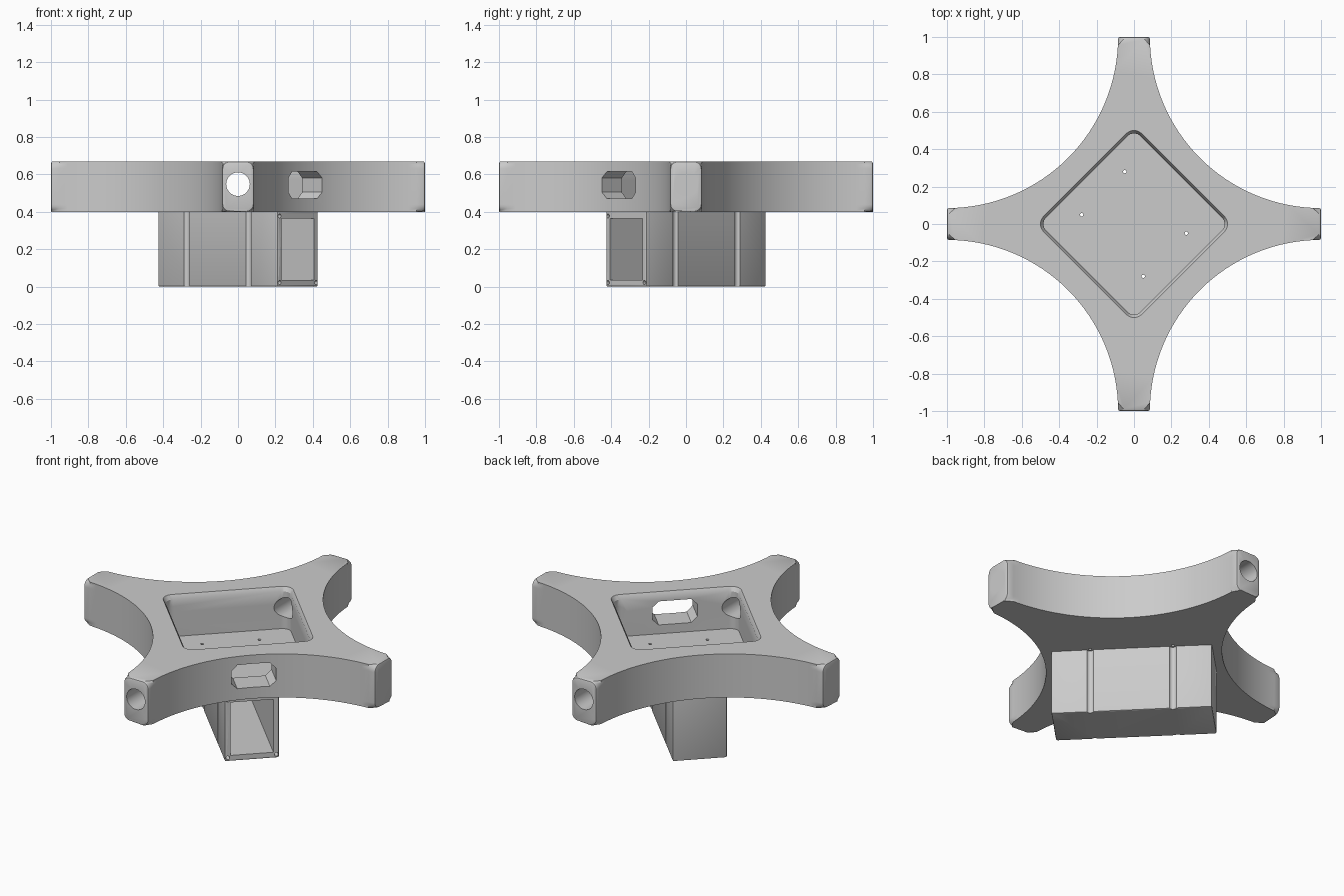
import bpy, bmesh
from math import sin, cos, pi
from mathutils import Matrix, Vector

old = bpy.data.objects.get("Cube")
if old:
    bpy.data.objects.remove(old, do_unlink=True)

grey = bpy.data.materials.new("light_grey")
grey.use_nodes = True
grey.diffuse_color = (0.6, 0.6, 0.6, 1)
grey.node_tree.nodes["Principled BSDF"].inputs["Base Color"].default_value = (0.6, 0.6, 0.6, 1)

# The box and pocket lie along the diagonal towards +x, -y
DIAGONAL = Matrix.Rotation(-pi / 4, 4, 'Z')
BOTTOM, TOP = 0.4, 0.67


def finish(name, bm, matrix=Matrix()):
    bm.transform(matrix)
    bmesh.ops.recalc_face_normals(bm, faces=bm.faces[:])
    mesh = bpy.data.meshes.new(name)
    bm.to_mesh(mesh)
    bm.free()
    mesh.materials.append(grey)
    obj = bpy.data.objects.new(name, mesh)
    bpy.context.collection.objects.link(obj)
    return obj


def loft(rings):
    """Closed solid through a list of equal rings of 3D points."""
    bm = bmesh.new()
    loops = [[bm.verts.new(p) for p in ring] for ring in rings]
    bm.faces.new(loops[0])
    bm.faces.new(loops[-1])
    for a, b in zip(loops, loops[1:]):
        for i in range(len(a)):
            j = (i + 1) % len(a)
            bm.faces.new((a[i], a[j], b[j], b[i]))
    return bm


def rounded_square(half, radius, z, steps=8):
    ring = []
    for corner in range(4):
        mid = pi / 4 + corner * pi / 2
        c = Vector((cos(mid), sin(mid))) * (half - radius) * 2 ** 0.5
        for i in range(steps + 1):
            a = corner * pi / 2 + i / steps * pi / 2
            ring.append((c.x + radius * cos(a), c.y + radius * sin(a), z))
    return ring


def block(lo, hi):
    bm = bmesh.new()
    bmesh.ops.create_cube(bm, size=1)
    lo, hi = Vector(lo), Vector(hi)
    for v in bm.verts:
        v.co = (lo + hi) / 2 + v.co * (hi - lo)
    return bm


def rod(radius, length, centre, axis, sides=32):
    bm = bmesh.new()
    bmesh.ops.create_cone(bm, cap_ends=True, segments=sides, radius1=radius,
                          radius2=radius, depth=length)
    turn = Vector((0, 0, 1)).rotation_difference(Vector(axis)).to_matrix().to_4x4()
    bm.transform(Matrix.Translation(centre) @ turn)
    return bm


def cut(obj, bm, matrix=Matrix()):
    tool = finish("cutter", bm, matrix)
    tool.hide_render = True
    mod = obj.modifiers.new("cut", 'BOOLEAN')
    mod.operation, mod.solver, mod.object = 'DIFFERENCE', 'EXACT', tool
    bpy.context.view_layer.objects.active = obj
    bpy.ops.object.modifier_apply(modifier=mod.name)
    bpy.data.objects.remove(tool, do_unlink=True)


# Four-armed body: four concave arcs joined by flat arm ends
arc_steps, radius = 32, 0.915
outline = []
for quarter in range(4):
    turn = Matrix.Rotation(quarter * pi / 2, 3, 'Z')
    for i in range(arc_steps + 1):
        a = 1.5 * pi - i / arc_steps * pi / 2
        outline.append(turn @ Vector((1 + radius * cos(a), 1 + radius * sin(a), 0)))
bm = loft([[(p.x, p.y, z) for p in outline] for z in (BOTTOM, TOP)])


def at_tip(edge):
    a, b = (v.co for v in edge.verts)
    return any(abs(a[k]) > 0.9999 and abs(a[k] - b[k]) < 1e-4 for k in (0, 1))


rims = [e for e in bm.edges
        if abs(e.verts[0].co.z - e.verts[1].co.z) < 1e-5 and not at_tip(e)]
bmesh.ops.bevel(bm, geom=rims, offset=0.04, segments=5, profile=0.5, affect='EDGES')
bmesh.ops.bevel(bm, geom=[e for e in bm.edges if at_tip(e)], offset=0.012,
                segments=2, profile=0.5, affect='EDGES')
body = finish("four_arm_body", bm)

# Pocket with a chamfered lip
cut(body, loft([rounded_square(0.357, 0.05, 0.415),
                rounded_square(0.357, 0.05, 0.645),
                rounded_square(0.371, 0.06, TOP),
                rounded_square(0.371, 0.06, TOP + 0.1)]), DIAGONAL)

# Round holes through the arms
for axis in ((1, 0, 0), (0, 1, 0)):
    cut(body, rod(0.063, 2.4, (0, 0, 0.548), axis, 40))

# Chamfered slot through the front right wall
w, h, c = 0.128, 0.073, 0.035
octagon = [(w, h - c), (w - c, h), (c - w, h), (-w, h - c),
           (-w, c - h), (c - w, -h), (w - c, -h), (w, c - h)]
cut(body, loft([[(u, v, 0.543 + z) for v, z in octagon] for u in (0.3, 0.65)]), DIAGONAL)

# Hollow box under the body, open towards the front right
bm = block((-0.4525, -0.155, 0), (0.4525, 0.155, BOTTOM + 0.004))
bmesh.ops.bevel(bm, geom=[e for e in bm.edges if min(v.co.z for v in e.verts) < 0.01],
                offset=0.008, segments=2, profile=0.5, affect='EDGES')
box = finish("hollow_box", bm, DIAGONAL)
cut(box, block((-0.42, -0.122, 0.036), (0.6, 0.122, 0.364)), DIAGONAL)

for side in (-1, 1):
    # Screw holes in the body floor, with clearance grooves down the box sides
    for u in (-0.233, 0.233):
        cut(body, rod(0.009, 0.2, (u, side * 0.163, BOTTOM), (0, 0, 1), 16), DIAGONAL)
        cut(box, rod(0.021, 1, (u, side * 0.163, 0.2), (0, 0, 1), 24), DIAGONAL)
    # Screw holes at the corners of the open end
    for z in (0.022, 0.378):
        cut(box, rod(0.011, 0.2, (0.4525, side * 0.138, z), (1, 0, 0), 16), DIAGONAL)

# Smooth curves, sharp edges
for obj in (body, box):
    bpy.ops.object.select_all(action='DESELECT')
    obj.select_set(True)
    bpy.context.view_layer.objects.active = obj
    bpy.ops.object.shade_smooth_by_angle(angle=pi / 6)
